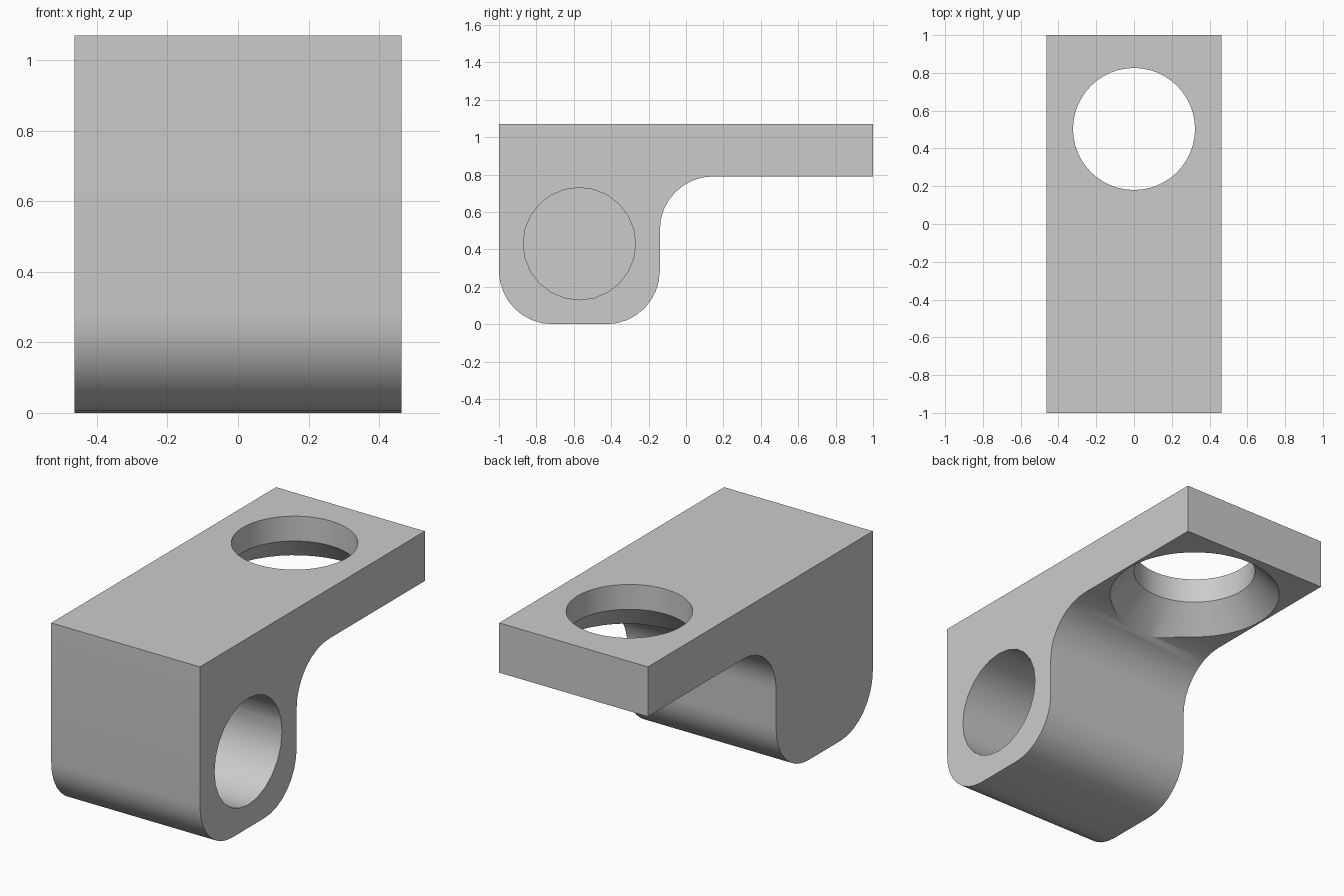
import bpy, bmesh, math
from mathutils import Matrix, Vector

cube = bpy.data.objects.get("Cube")
if cube:
    bpy.data.objects.remove(cube, do_unlink=True)

HALF_W, TOP, SHELF = 0.463, 1.07, 0.79   # half width, top height, underside of the plate
BLOCK_BACK, R = -0.14, 0.285             # rear face of the block, rounding radius

grey = bpy.data.materials.new("plain grey")
grey.use_nodes = True
colour = (0.6, 0.6, 0.6, 1)
grey.diffuse_color = colour
grey.node_tree.nodes["Principled BSDF"].inputs["Base Color"].default_value = colour


def make_object(name, bm):
    bmesh.ops.recalc_face_normals(bm, faces=bm.faces)
    mesh = bpy.data.meshes.new(name)
    bm.to_mesh(mesh)
    bm.free()
    mesh.materials.append(grey)
    obj = bpy.data.objects.new(name, mesh)
    bpy.context.collection.objects.link(obj)
    return obj


def arc(cy, cz, start, end, steps=8):
    angles = [math.radians(start + (end - start) * i / steps) for i in range(steps + 1)]
    return [(cy + R * math.cos(a), cz + R * math.sin(a)) for a in angles]


def turned(name, rings, segments, matrix):
    """Solid of revolution from (radius, height) rings, closed at both ends."""
    bm = bmesh.new()
    loops = []
    for r, h in rings:
        loops.append([bm.verts.new(matrix @ Vector((r * math.cos(a), r * math.sin(a), h)))
                      for a in (math.tau * i / segments for i in range(segments))])
    for low, high in zip(loops, loops[1:]):
        for i in range(segments):
            j = (i + 1) % segments
            bm.faces.new((low[i], low[j], high[j], high[i]))
    bm.faces.new(loops[0])
    bm.faces.new(loops[-1])
    obj = make_object(name, bm)
    obj.hide_render = True
    return obj


# Bracket body: side profile swept across the width
profile = [(1, SHELF), (1, TOP), (-1, TOP)]
profile += arc(-1 + R, R, 180, 270)
profile += arc(BLOCK_BACK - R, R, 270, 360)
profile += arc(BLOCK_BACK + R, SHELF - R, 180, 90)
bm = bmesh.new()
side = bm.faces.new([bm.verts.new((-HALF_W, y, z)) for y, z in profile])
swept = bmesh.ops.extrude_face_region(bm, geom=[side])
bmesh.ops.translate(bm, vec=(2 * HALF_W, 0, 0),
                    verts=[v for v in swept["geom"] if isinstance(v, bmesh.types.BMVert)])
bracket = make_object("bracket", bm)

# Countersunk hole through the plate, widening downward
hole = turned("plate_hole_cutter",
              [(0.535, 0.70), (0.323, 0.93), (0.323, 1.3)], 48,
              Matrix.Translation((0, 0.503, 0)))

# Blind bore in the left face of the block
bore = turned("block_bore_cutter", [(0.3, -0.24), (0.3, 0.7)], 24,
              Matrix.Translation((0, -0.57, 0.43)) @ Matrix.Rotation(math.pi / 2, 4, "Y"))

for cutter in (hole, bore):
    mod = bracket.modifiers.new(cutter.name, "BOOLEAN")
    mod.operation, mod.solver, mod.object = "DIFFERENCE", "EXACT", cutter

# Bake the cuts and discard the cutters
depsgraph = bpy.context.evaluated_depsgraph_get()
result = bpy.data.meshes.new_from_object(bracket.evaluated_get(depsgraph))
bracket.modifiers.clear()
bracket.data = result
for cutter in (hole, bore):
    bpy.data.objects.remove(cutter, do_unlink=True)

# Smooth curves, crisp edges
bpy.ops.object.select_all(action="DESELECT")
bracket.select_set(True)
bpy.context.view_layer.objects.active = bracket
bpy.ops.object.shade_smooth_by_angle(angle=math.radians(30))
